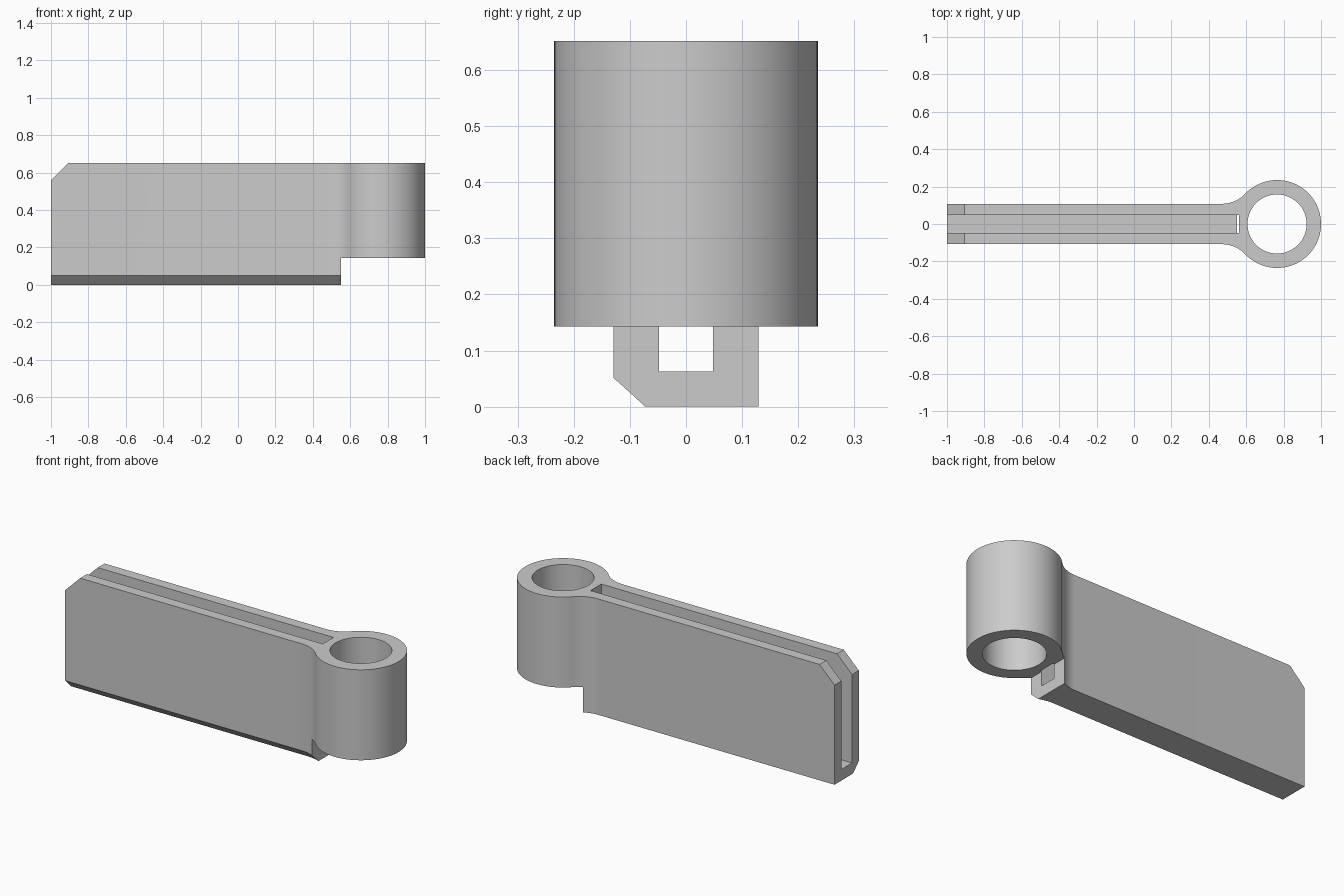
import bpy, bmesh, math
from mathutils import Vector

if "Cube" in bpy.data.objects:
    bpy.data.objects.remove(bpy.data.objects["Cube"])

grey = bpy.data.materials.new("grey")
grey.diffuse_color = (0.6, 0.6, 0.6, 1)
grey.use_nodes = True
grey.node_tree.nodes["Principled BSDF"].inputs["Base Color"].default_value = grey.diffuse_color

TOP, RING_Z, END_X = 0.652, 0.143, 0.552      # top, ring underside, blade end
HALF, CHAMFER = 0.108, 0.051                  # blade half width, lower chamfer
CX, R, HOLE = 0.765, 0.235, 0.158             # ring centre and radii
FX = 0.47                                     # where the blending fillet starts
d = CX - FX
FR = (d * d + HALF * HALF - R * R) / (2 * (R - HALF))
FY = HALF + FR                                # fillet centre height


def loft(name, loops):
    """Closed solid through stacked loops with equal point counts."""
    bm = bmesh.new()
    rings = [[bm.verts.new(p) for p in loop] for loop in loops]
    n = len(rings[0])
    for a, b in zip(rings, rings[1:]):
        for i in range(n):
            j = (i + 1) % n
            bm.faces.new((a[i], a[j], b[j], b[i]))
    bm.faces.new(rings[0][::-1])
    bm.faces.new(rings[-1])
    bmesh.ops.recalc_face_normals(bm, faces=bm.faces)
    mesh = bpy.data.meshes.new(name)
    bm.to_mesh(mesh)
    bm.free()
    ob = bpy.data.objects.new(name, mesh)
    bpy.context.collection.objects.link(ob)
    mesh.materials.append(grey)
    return ob


def box(name, x0, x1, y, z0, z1):
    pts = [(x0, -y), (x1, -y), (x1, y), (x0, y)]
    return loft(name, [[(*p, z) for p in pts] for z in (z0, z1)])


# Front half of the plan: blade edge, concave fillet, then the ring
sweep = math.atan2(d, FY)
front = [(-1, -HALF)]
inset = [(-1, -HALF + CHAMFER)]               # same edge moved in for the chamfer
for i in range(13):
    a = sweep * i / 12
    for pts, r in ((front, FR), (inset, FR + CHAMFER)):
        pts.append((FX + r * math.sin(a), -FY + r * math.cos(a)))
start = math.atan2(FY, -d) + math.pi          # angle of ring tangent point
start = math.atan2(-FY, FX - CX)
ring = []
for i in range(1, 33):
    a = start + (0 - start) * i / 32
    ring.append((CX + R * math.cos(a), R * math.sin(a)))
back = [(x, -y) for x, y in reversed(front + ring[:-1])]
outline = front + ring + back
foot = inset + ring + back

body = loft("hinge_blade_and_ring", [
    [(*p, 0) for p in foot],
    [(*p, CHAMFER) for p in outline],
    [(*p, TOP) for p in outline]])

# Cutters: space under the ring, slot, pin hole, sloped end corner
circle = [(CX + HOLE * math.cos(math.tau * i / 64),
           HOLE * math.sin(math.tau * i / 64)) for i in range(64)]
corner = [(-1.1, 0.462), (-0.805, 0.752), (-1.1, 0.752)]
cutters = [
    box("under_ring_cutter", END_X, 1.2, 0.5, -0.2, RING_Z),
    box("slot_cutter", -1.2, 0.561, 0.048, 0.063, 0.9),
    loft("pin_hole_cutter", [[(*p, z) for p in circle] for z in (-0.1, 0.9)]),
    loft("end_corner_cutter", [[(x, y, z) for x, z in corner] for y in (-0.4, 0.4)]),
]
bpy.context.view_layer.objects.active = body
for c in cutters:
    c.hide_render = True
    mod = body.modifiers.new(c.name, 'BOOLEAN')
    mod.operation = 'DIFFERENCE'
    mod.solver = 'EXACT'
    mod.object = c
    bpy.ops.object.modifier_apply(modifier=mod.name)
    bpy.data.objects.remove(c)

# Smooth round walls, crisp edges
bpy.ops.object.select_all(action='DESELECT')
body.select_set(True)
bpy.ops.object.shade_smooth_by_angle(angle=math.radians(25))
